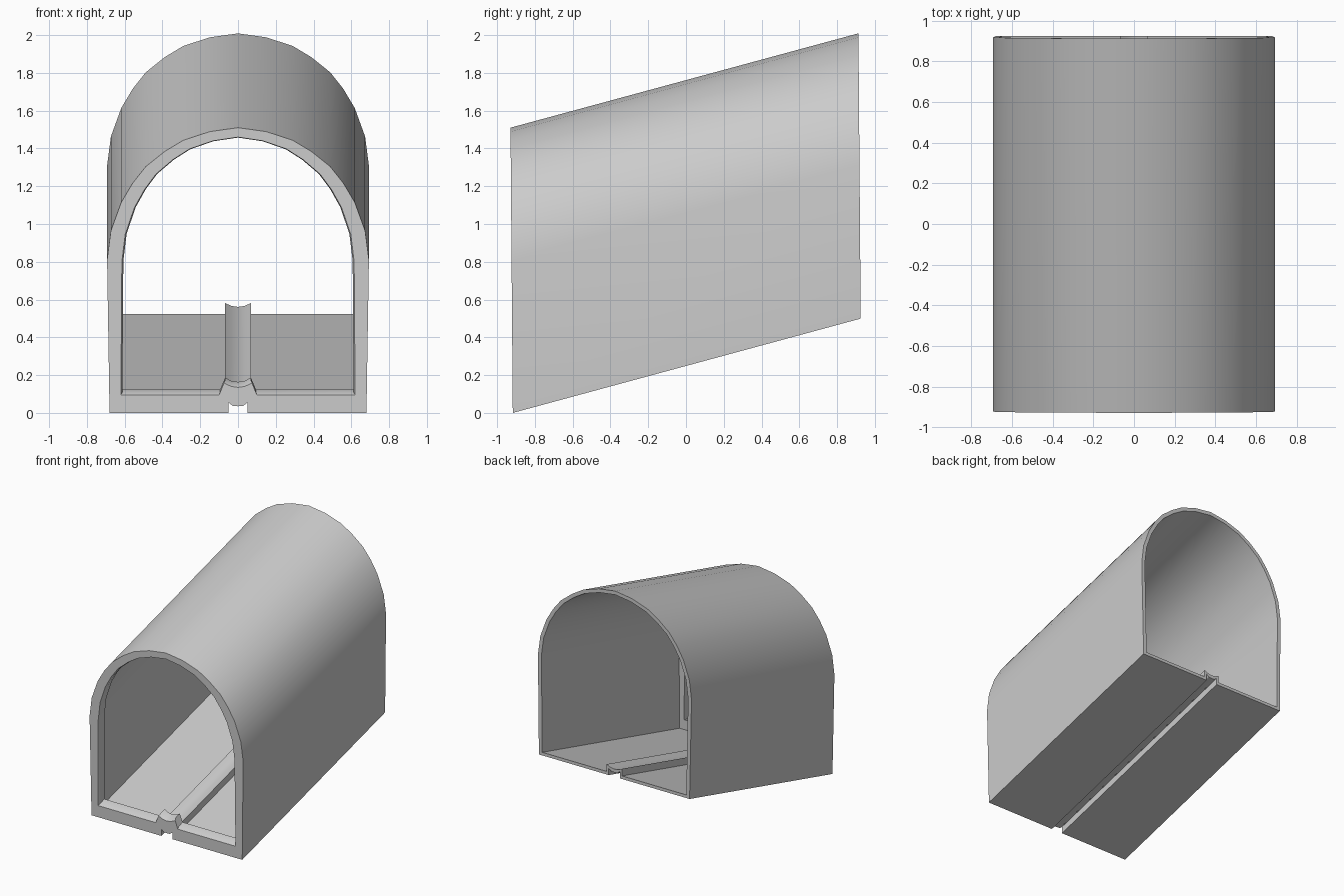
import bpy, bmesh

if "Cube" in bpy.data.objects:
    bpy.data.objects.remove(bpy.data.objects["Cube"])

SLOPE, LEAN = 0.271, 0.008      # floor climbs to the rear, ends lean forward
FRONT, BACK, RIM = -0.917, 0.925, 0.07

# Unit arch: half width 1 at the springing line, height 1 at the crown
ARCH = [(0, 1), (.216, .97), (.417, .905), (.56, .82), (.705, .705),
        (.805, .58), (.892, .435), (.971, .22), (1, 0)]


def half(width, spring, crown, floor):
    """Right half of a section, crown first, floor centre last."""
    rise = crown - spring
    return [(x * width, spring + z * rise) for x, z in ARCH] + floor


def section(pts):
    """Mirror a half section into a closed loop."""
    return pts + [(-x, z) for x, z in pts[-2:0:-1]]


# Outer skin with a groove under the floor
outer = section(half(.693, .81, 1.51,
    [(.68, 0), (.05, 0), (.05, .055), (.028, .037), (0, .035)]))
# Inner skin with the central raised channel
inner = section(half(.662, .81, 1.48,
    [(.65, .025), (.07, .025), (.07, .083), (.035, .067), (0, .062)]))
# Thicker lip around the front opening
lip = section(half(.607, .80, 1.452,
    [(.612, .105), (.095, .105), (.068, .168), (.035, .15), (0, .145)]))
# Slightly narrower front edge of the lip
lip_edge = section(half(.615, .80, 1.46,
    [(.62, .095), (.10, .095), (.075, .158), (.035, .14), (0, .135)]))

# Loft the sections around the wall: outside, front rim, inside, rear rim
stations = [(outer, BACK), (outer, FRONT), (lip_edge, FRONT),
            (lip, FRONT + .02), (lip, FRONT + RIM),
            (inner, FRONT + RIM), (inner, BACK)]
bm = bmesh.new()
rings = [[bm.verts.new((x, y - LEAN * z, z + SLOPE * (y - FRONT)))
          for x, z in pts] for pts, y in stations]
n = len(outer)
for i, a in enumerate(rings):
    b = rings[(i + 1) % len(rings)]
    for j in range(n):
        k = (j + 1) % n
        bm.faces.new((a[j], a[k], b[k], b[j]))
bmesh.ops.recalc_face_normals(bm, faces=bm.faces)

mesh = bpy.data.meshes.new("tunnel_shell")
bm.to_mesh(mesh)
bm.free()
shell = bpy.data.objects.new("tunnel_shell", mesh)
bpy.context.collection.objects.link(shell)
bpy.context.view_layer.objects.active = shell
shell.select_set(True)
bpy.ops.object.shade_smooth_by_angle(angle=0.5)
